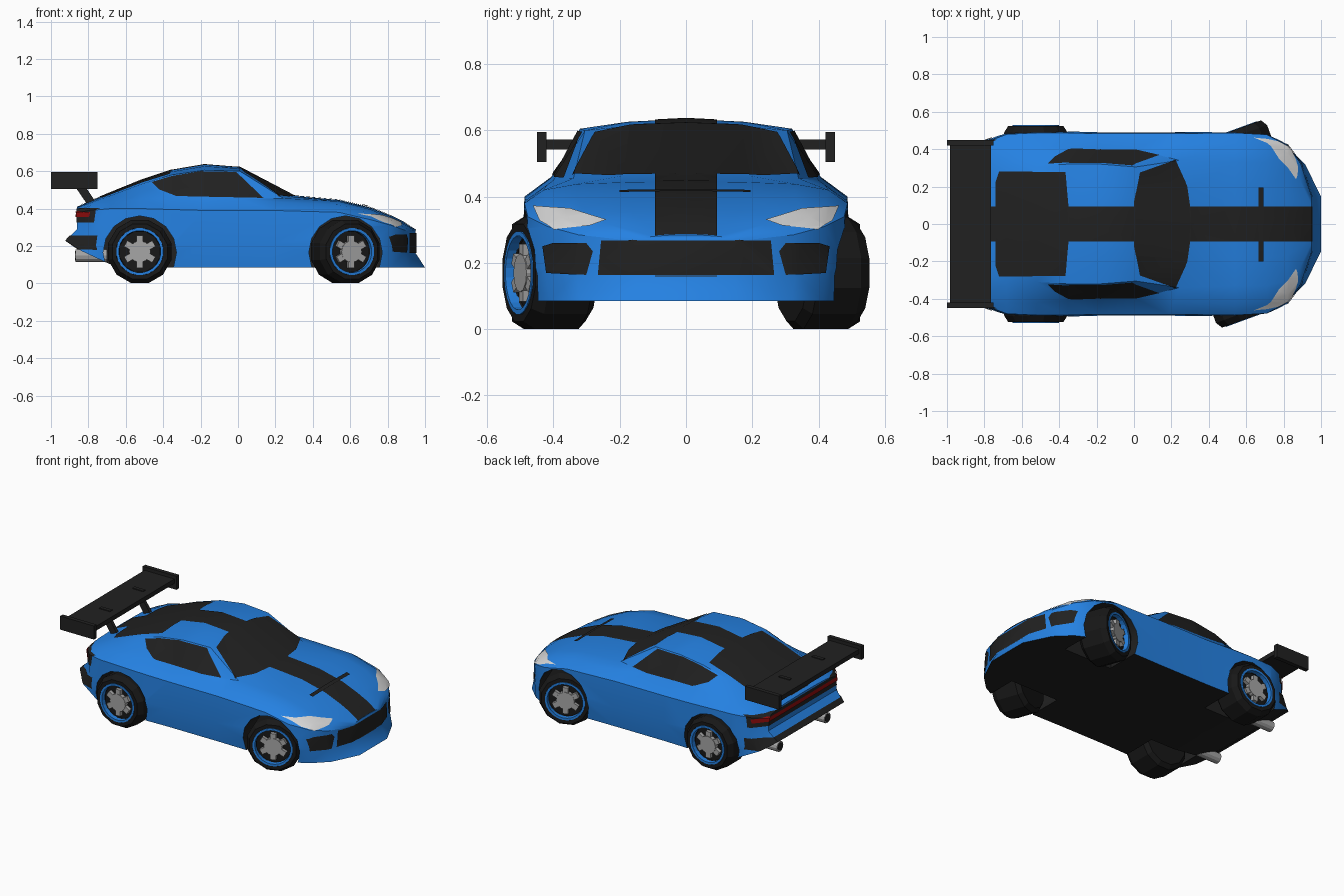
import bpy, bmesh, math
from mathutils import Vector, Matrix

cube = bpy.data.objects.get("Cube")
if cube:
    bpy.data.objects.remove(cube, do_unlink=True)


def material(name, r, g, b):
    m = bpy.data.materials.new(name)
    m.use_nodes = True
    m.diffuse_color = (r, g, b, 1)
    m.node_tree.nodes["Principled BSDF"].inputs["Base Color"].default_value = (r, g, b, 1)
    return m


paint = material("blue paint", 0.018, 0.22, 0.76)
trim = material("black trim", 0.015, 0.015, 0.015)
rubber = material("tyre rubber", 0.009, 0.009, 0.009)
lens = material("headlight white", 0.68, 0.68, 0.68)
metal = material("grey metal", 0.38, 0.38, 0.38)
red = material("tail light red", 0.3, 0.004, 0.004)


def add_object(name, bm, mats, smooth=None):
    mesh = bpy.data.meshes.new(name)
    bm.to_mesh(mesh)
    bm.free()
    obj = bpy.data.objects.new(name, mesh)
    bpy.context.collection.objects.link(obj)
    for m in mats:
        mesh.materials.append(m)
    if smooth:
        smooth_object(obj, smooth)
    return obj


def smooth_object(obj, angle):
    bpy.ops.object.select_all(action="DESELECT")
    obj.select_set(True)
    bpy.context.view_layer.objects.active = obj
    bpy.ops.object.shade_smooth_by_angle(angle=math.radians(angle))


def box(name, mat, centre, size, turn=None):
    bm = bmesh.new()
    bmesh.ops.create_cube(bm, size=1)
    bm.transform(Matrix.Translation(centre) @ (turn or Matrix()) @ Matrix.Diagonal((*size, 1)))
    return add_object(name, bm, [mat])


def cylinder(name, mat, centre, radius, depth, axis, sides):
    bm = bmesh.new()
    bmesh.ops.create_cone(bm, cap_ends=True, segments=sides, radius1=radius, radius2=radius, depth=depth)
    bm.transform(Matrix.Translation(centre) @ Matrix.Rotation(math.pi / 2, 4, axis))
    return add_object(name, bm, [mat])


# Body cross-sections, tail to nose: x of the floor, x above, half width, floor z,
# crease z, belt (y, z), roof or bonnet edge (y, z), centre z
SECTIONS = [
    (-.92, -.86, .36, .23, .375, .33, .39, .25, .405, .41),
    (-.84, -.79, .445, .175, .39, .39, .415, .28, .43, .44),
    (-.69, -.68, .487, .105, .40, .42, .43, .3, .47, .485),
    (-.52, -.52, .495, .085, .40, .42, .45, .31, .53, .55),
    (-.355, -.355, .495, .085, .395, .41, .455, .32, .58, .605),
    (-.18, -.18, .49, .085, .39, .4, .455, .32, .605, .635),
    (.01, .01, .49, .085, .39, .4, .45, .305, .6, .62),
    (.3, .3, .49, .085, .39, .42, .435, .34, .455, .468),
    (.54, .54, .495, .085, .38, .43, .42, .33, .438, .446),
    (.71, .71, .485, .085, .34, .42, .375, .33, .395, .405),
    (.82, .82, .425, .085, .31, .375, .335, .3, .347, .36),
    (.915, .89, .33, .085, .285, .29, .3, .23, .315, .325),
    (1, .95, .15, .085, .265, .14, .275, .1, .28, .285),
]


def build_body():
    bm = bmesh.new()
    rings = []
    for xb, xt, w, zb, zk, yb, zbelt, ye, ze, zc in SECTIONS:
        half = [(0, zb), (w * .97, zb), (w, zb + .42 * (zk - zb)), (w * .985, zk),
                (yb, zbelt), (ye, ze), (ye * .55, zc - .3 * (zc - ze)), (0, zc)]
        bend = .5 if .2 < xt < .4 else 0
        ring = []
        for side, pts in ((1, list(enumerate(half))), (-1, list(enumerate(half))[-2:0:-1])):
            for i, (y, z) in pts:
                ring.append(bm.verts.new(((xb if i < 2 else xt) - bend * y * y, side * y, z)))
        rings.append(ring)
    n = len(rings[0])
    for a, b in zip(rings, rings[1:]):
        for i in range(n):
            j = (i + 1) % n
            bm.faces.new((a[i], a[j], b[j], b[i]))
    for ring in (rings[0], rings[-1]):
        for i in range(n // 2):
            strip = [ring[i], ring[i + 1], ring[-i - 1], ring[-i % n]]
            bm.faces.new(list(dict.fromkeys(strip)))
    bmesh.ops.recalc_face_normals(bm, faces=bm.faces)
    bmesh.ops.triangulate(bm, faces=bm.faces)
    bm.normal_update()
    for f in bm.faces:
        f.material_index = int(f.normal.z < -.6)
    return bm


shell = build_body()


def plate(name, mat, axis, sign, pts, lift=.004, facing=.15):
    """Clip the body skin to a convex outline seen along an axis, and lift it off."""
    bm = shell.copy()
    bm.normal_update()
    away = [f for f in bm.faces if f.normal[axis] * sign < facing]
    bmesh.ops.delete(bm, geom=away, context="FACES")
    a, b = [k for k in range(3) if k != axis]
    mid = [sum(p[k] for p in pts) / len(pts) for k in (0, 1)]
    for p, q in zip(pts, pts[1:] + pts[:1]):
        no, co = Vector((0, 0, 0)), Vector((0, 0, 0))
        no[a], no[b] = q[1] - p[1], p[0] - q[0]
        co[a], co[b] = p
        if no[a] * (mid[0] - p[0]) + no[b] * (mid[1] - p[1]) > 0:
            no.negate()
        bmesh.ops.bisect_plane(bm, geom=bm.verts[:] + bm.edges[:] + bm.faces[:],
                               plane_co=co, plane_no=no.normalized(), clear_outer=True)
    bm.normal_update()
    for v, n in [(v, v.normal.copy()) for v in bm.verts]:
        v.co += n * lift
    for f in bm.faces:
        f.material_index = 0
    return add_object(name, bm, [mat], 30)


def rect(a0, a1, b0, b1):
    return [(a0, b0), (a1, b0), (a1, b1), (a0, b1)]


def both(pts):
    return pts + [(x, -y) for x, y in reversed(pts)]


# Glass, stripe and bonnet slot
plate("windscreen", trim, 2, 1, both([(0, .12), (.03, .275), (.22, .342), (.285, .2), (.305, .06)]))
plate("rear_window", trim, 2, 1, both([(-.74, .22), (-.72, .28), (-.365, .278), (-.35, .1)]))
plate("centre_stripe", trim, 2, 1, rect(-.84, .952, -.093, .093), .003, .3)
plate("bonnet_slot", trim, 2, 1, rect(.665, .69, -.2, .195), .008)
for s, label in ((1, "left"), (-1, "right")):
    plate(label + "_side_window", trim, 1, s,
          [(-.46, .54), (-.35, .573), (-.2, .598), (-.01, .594), (.135, .455), (-.33, .465), (-.42, .5)])
    plate(label + "_headlight", lens, 0, 1,
          [(s * y, z) for y, z in [(.46, .37), (.35, .362), (.24, .328), (.29, .31), (.395, .3), (.44, .325)]],
          facing=.03)
    plate(label + "_front_vent", trim, 0, 1,
          [(s * y, z) for y, z in [(.43, .25), (.42, .17), (.3, .163), (.28, .235), (.3, .26), (.4, .26)]])

# Grille, tail panel, tail light and rear bumper strip
plate("grille", trim, 0, 1, [(-.265, .163), (.265, .163), (.255, .268), (-.255, .268)])
plate("tail_panel", trim, 0, -1, rect(-.45, .45, .325, .4), .003)
plate("tail_light", red, 0, -1, rect(-.44, .44, .355, .382), .008)
plate("rear_bumper_strip", trim, 0, -1, rect(-.46, .46, .18, .255))

# Body with wheel arches cut out
body = add_object("body", shell, [paint, trim])
WHEELS = [(x, s) for x in (-.525, .575) for s in (1, -1)]
for x, s in WHEELS:
    cutter = cylinder("arch_cutter", trim, (x, s * .45, .165), .196, .4, "X", 16)
    cutter.hide_render = True
    mod = body.modifiers.new("arch", "BOOLEAN")
    mod.operation, mod.solver, mod.object = "DIFFERENCE", "EXACT", cutter
    mod.material_mode = "TRANSFER"
    bpy.context.view_layer.objects.active = body
    bpy.ops.object.modifier_apply(modifier=mod.name)
    bpy.data.objects.remove(cutter, do_unlink=True)
smooth_object(body, 30)


def revolve(name, mat, profile, sides):
    """Spin (radius, y) points about the y axis."""
    bm = bmesh.new()
    verts = [bm.verts.new((r, y, 0)) for r, y in profile]
    edges = [bm.edges.new(e) for e in zip(verts, verts[1:])]
    bmesh.ops.spin(bm, geom=verts + edges, axis=(0, 1, 0), cent=(0, 0, 0),
                   angle=math.tau, steps=sides, use_duplicate=False)
    bmesh.ops.remove_doubles(bm, verts=bm.verts, dist=.0005)
    bm.transform(Matrix.Rotation(math.pi / sides, 4, "Y"))
    bmesh.ops.recalc_face_normals(bm, faces=bm.faces)
    return add_object(name, bm, [mat])


# Wheels, built facing +y, then placed; the front pair is steered to the left
for x, s in WHEELS:
    front = x > 0
    name = ("front" if front else "rear") + ("_left_" if s > 0 else "_right_")
    parts = [
        revolve(name + "tyre", rubber, [(0, -.1), (.15, -.1), (.175, -.075), (.175, .065), (.152, .1),
                                        (.128, .1), (.112, .07), (0, .07)], 12),
        revolve(name + "rim_ring", paint, [(.112, .07), (.112, .103), (.126, .103), (.128, .09)], 24),
        cylinder(name + "hub", metal, (0, .082, 0), .058, .03, "X", 12),
    ]
    for k in range(6):
        turn = Matrix.Rotation(math.tau * k / 6, 4, "Y")
        parts.append(box(name + "spoke", metal, turn @ Vector((0, .08, .066)), (.036, .028, .042), turn))
    yaw = (math.radians(20) if front else 0) + (0 if s > 0 else math.pi)
    for p in parts:
        p.data.transform(Matrix.Translation((x, s * (.41 if front else .425), .17))
                         @ Matrix.Rotation(yaw, 4, "Z"))

# Rear wing with end plates and slanted struts
box("wing_blade", trim, (-.875, 0, .558), (.22, .86, .03))
for s in (1, -1):
    box("wing_end_plate", trim, (-.875, s * .435, .55), (.25, .028, .09))
    box("wing_strut", trim, (-.825, s * .175, .49), (.045, .022, .15), Matrix.Rotation(-.6, 4, "Y"))
    box("wing_mount", trim, (-.855, s * .175, .574), (.08, .025, .008))

    # Exhaust pipes
    cylinder("exhaust_pipe", metal, (-.785, s * .25, .148), .034, .17, "Y", 12)
    cylinder("exhaust_bore", trim, (-.8705, s * .25, .148), .026, .004, "Y", 12)
